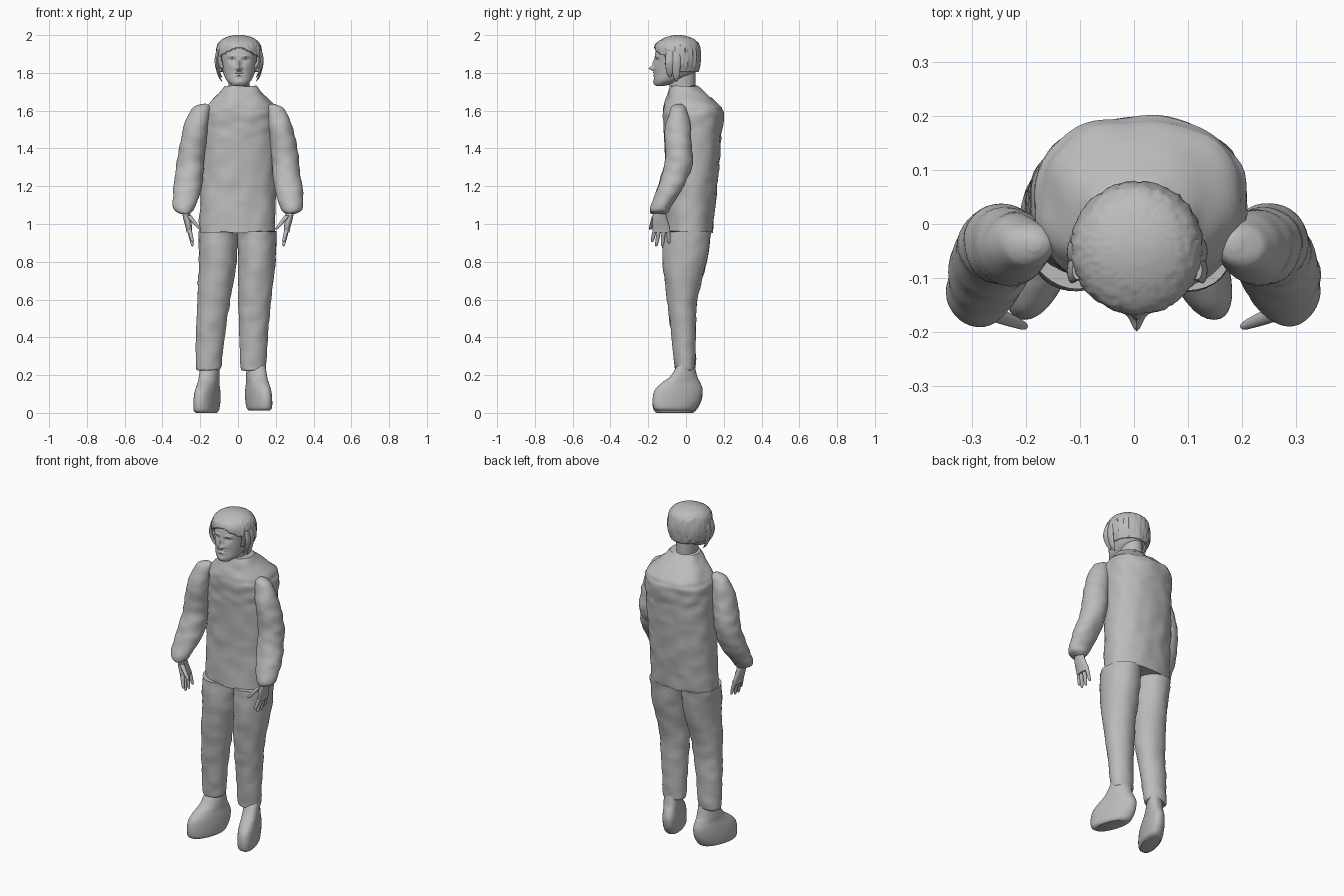
import bpy
import bmesh
from math import cos, sin, pi, tau, exp, copysign, radians
from mathutils import Vector, noise

if "Cube" in bpy.data.objects:
    bpy.data.objects.remove(bpy.data.objects["Cube"], do_unlink=True)

grey = bpy.data.materials.new("plain grey")
grey.use_nodes = True
COLOUR = (0.5, 0.5, 0.5, 1)
grey.diffuse_color = COLOUR
grey.node_tree.nodes["Principled BSDF"].inputs["Base Color"].default_value = COLOUR
parts = []


def blend(a, b, c, d, t):
    """Catmull-Rom step between rows b and c."""
    return [q + t / 2 * (r - p + t * (2 * p - 5 * q + 4 * r - s + t * (3 * (q - r) + s - p)))
            for p, q, r, s in zip(a, b, c, d)]


def refine(rows, steps, straight):
    out = []
    for i in range(len(rows) - 1):
        a, b = rows[max(i - 1, 0)], rows[i]
        c, d = rows[i + 1], rows[min(i + 2, len(rows) - 1)]
        for k in range(steps):
            t = k / steps
            if straight:
                out.append([p + (q - p) * t for p, q in zip(b, c)])
            else:
                out.append(blend(a, b, c, d, t))
    return out + [rows[-1]]


def loft(name, rows, side=1, shift=0, steps=5, segments=36, power=2.0,
         straight=False, wrinkle=0, deform=None, keep=None):
    """Stack of rounded sections; each row is z, x low, x high, y low, y high."""
    bm = bmesh.new()
    rings = []
    for z, x0, x1, y0, y1 in refine(rows, steps, straight):
        ring = []
        for k in range(segments):
            c, s = cos(tau * k / segments), sin(tau * k / segments)
            c = copysign(abs(c) ** (2 / power), c)
            s = copysign(abs(s) ** (2 / power), s)
            co = Vector(((x0 + x1) / 2 + c * (x1 - x0) / 2, (y0 + y1) / 2 + s * (y1 - y0) / 2, z))
            if deform:
                co = deform(co)
            ring.append(bm.verts.new((side * co.x + shift, co.y, co.z)))
        rings.append(ring)
    for low, high in zip(rings, rings[1:]):
        for k in range(segments):
            j = (k + 1) % segments
            bm.faces.new((low[k], low[j], high[j], high[k]))
    bm.faces.new(rings[0])
    bm.faces.new(rings[-1])
    bmesh.ops.recalc_face_normals(bm, faces=bm.faces)
    if wrinkle:
        bm.normal_update()
        for v in bm.verts:
            p = Vector((v.co.x * 14, v.co.y * 14, v.co.z * 22))
            v.co += v.normal * wrinkle * noise.noise(p)
    if keep:
        gone = [f for f in bm.faces if not keep(f.calc_center_median())]
        bmesh.ops.delete(bm, geom=gone, context="FACES")
    mesh = bpy.data.meshes.new(name)
    bm.to_mesh(mesh)
    bm.free()
    mesh.materials.append(grey)
    obj = bpy.data.objects.new(name, mesh)
    bpy.context.collection.objects.link(obj)
    parts.append(obj)
    return obj


def taper(name, start, end, r0, r1, side):
    """Finger-like rod running downwards with a rounded tip."""
    a, b = Vector(start), Vector(end)
    rows = []
    for t, f in ((1, 0.3), (0.95, 0.8), (0.8, 1), (0.4, 1.05), (0, 1)):
        p, r = a.lerp(b, t), (r0 + (r1 - r0) * t) * f
        rows.append((p.z, p.x - r, p.x + r, p.y - r, p.y + r))
    loft(name, rows, side, steps=3, segments=12)


# Jacket body with sloping shoulders
loft("jacket", [(.955, -.205, .195, -.11, .14), (1.2, -.2, .2, -.105, .165),
                (1.45, -.19, .205, -.115, .187), (1.59, -.185, .21, -.122, .2),
                (1.62, -.17, .195, -.12, .19), (1.73, -.072, .1, -.085, .06)],
     steps=8, segments=64, power=2.3, straight=True, wrinkle=.008)

# Trouser legs, each following its own line of centres
for side, label, centres in ((-1, "right", (.157, .155, .145, .128, .107, .107)),
                             (1, "left", (.083, .08, .083, .088, .1, .1))):
    sizes = [(.225, .058, -.055, .042), (.25, .068, -.062, .05), (.42, .077, -.078, .052),
             (.6, .088, -.1, .06), (.8, .1, -.122, .11), (.96, .103, -.122, .135)]
    loft(label + "_trouser_leg", [(z, c - w, c + w, a, b)
                                  for (z, w, a, b), c in zip(sizes, centres)],
         side, steps=7, segments=40, wrinkle=.006)

# Shoes turned slightly outwards
def toe_out(co):
    return Vector((co.x - .3 * co.y, co.y, co.z))


for side, label, centre in ((-1, "right", -.15), (1, "left", .095)):
    lift = 0 if side < 0 else .012
    shoe = [(0, .045, -.155, .035), (.015, .056, -.172, .055), (.06, .058, -.177, .08),
            (.11, .055, -.165, .088), (.15, .05, -.125, .075), (.18, .05, -.085, .06),
            (.24, .048, -.045, .045)]
    loft(label + "_shoe", [(z + lift, -w, w, a, b) for z, w, a, b in shoe],
         side, centre, deform=toe_out, power=2.2)

# Sleeves and hands, mirrored
for side, label in ((-1, "right"), (1, "left")):
    loft(label + "_sleeve",
         [(1.055, .255, .305, -.185, -.11), (1.07, .235, .335, -.19, -.09),
          (1.1, .222, .345, -.185, -.075), (1.18, .195, .342, -.157, -.02),
          (1.25, .185, .333, -.132, .012), (1.33, .18, .323, -.113, .036),
          (1.42, .17, .31, -.112, .032), (1.52, .158, .285, -.11, .025),
          (1.6, .148, .25, -.085, .005), (1.625, .155, .225, -.07, -.01),
          (1.636, .172, .2, -.05, -.025)], side, steps=6, wrinkle=.006)
    loft(label + "_palm", [(.955, .245, .272, -.17, -.085), (.98, .243, .277, -.178, -.085),
                           (1.03, .25, .29, -.178, -.1), (1.08, .255, .3, -.17, -.11)],
         side, segments=24)
    for finger, (y, tip_y, tip_z) in {"index": (-.162, -.18, .905), "middle": (-.14, -.158, .882),
                                      "ring": (-.117, -.125, .882),
                                      "little": (-.096, -.09, .895)}.items():
        taper(f"{label}_{finger}_finger", (.26, y, .98), (.24, tip_y, tip_z), .012, .008, side)
    taper(label + "_thumb", (.262, -.165, 1.045), (.2, -.19, .97), .015, .008, side)

# Neck
loft("neck", [(1.62, -.06, .07, -.085, .06), (1.7, -.05, .06, -.085, .05),
              (1.82, -.055, .065, -.1, .05)])

# Head with sculpted face: x, z, width, height and depth of each bump
bumps = [(0, 1.823, .014, .011, .03), (0, 1.85, .01, .022, .014), (0, 1.801, .02, .004, .008),
         (0, 1.795, .022, .002, -.005), (0, 1.787, .016, .005, .008), (0, 1.75, .02, .012, .006)]
for x in (-.036, .036):
    bumps += [(x, 1.887, .02, .007, .005), (x, 1.868, .017, .01, -.011),
              (x, 1.866, .01, .005, .006), (x, 1.83, .016, .014, .003)]


def sculpt(co):
    if co.y < -.06:
        co.y -= sum(d * exp(-((co.x - .005 - x) / w) ** 2 - ((co.z - z) / h) ** 2)
                    for x, z, w, h, d in bumps)
    return co


loft("head", [(1.73, -.018, .028, -.155, -.12), (1.737, -.035, .045, -.164, -.09),
              (1.76, -.06, .07, -.169, -.03), (1.8, -.078, .088, -.167, .045),
              (1.85, -.088, .098, -.164, .062), (1.9, -.092, .102, -.163, .066),
              (1.95, -.085, .095, -.148, .058), (1.98, -.055, .065, -.115, .025),
              (1.99, -.02, .03, -.07, -.02)],
     steps=12, segments=120, power=2.15, deform=sculpt)


# Hair cap with combed grooves, open over the face
def comb(co):
    out = Vector((co.x - .005, co.y + .045, 0))
    groove = noise.noise(Vector((out.x * 110, out.y * 110, co.z * 10)))
    return co + out * groove * .035


def hair_area(p):
    fringe = 1.935 - 1.5 * abs(p.x - .005) ** 1.5 + .006 * noise.noise(p * 60)
    if p.y < -.11:
        return p.z > fringe
    return p.z > (1.825 if p.y < -.05 else 1.805)


hair = loft("hair", [(1.78, -.085, .095, -.13, .05), (1.81, -.1, .11, -.15, .068),
                     (1.85, -.115, .125, -.16, .076), (1.9, -.117, .128, -.168, .079),
                     (1.95, -.108, .118, -.163, .07), (1.98, -.08, .09, -.125, .04),
                     (1.995, -.042, .052, -.085, 0), (2.0, -.012, .022, -.055, -.03)],
            steps=8, segments=120, deform=comb, keep=hair_area)
shell = hair.modifiers.new("thickness", "SOLIDIFY")
shell.thickness = .012

# Loose locks hanging beside the cheeks
for side, label in ((-1, "right"), (1, "left")):
    for n, (y, low) in enumerate(((-.085, 1.775), (-.05, 1.755))):
        loft(f"{label}_hair_lock_{n}",
             [(low, .088, .092, y - .005, y + .005), (low + .03, .1, .113, y - .018, y + .015),
              (1.86, .112, .13, y - .025, y + .022), (1.92, .1, .12, y - .018, y + .018)],
             side, .006, segments=16)

# Smooth shading with crisp hems
bpy.ops.object.select_all(action="DESELECT")
for obj in parts:
    obj.select_set(True)
bpy.context.view_layer.objects.active = parts[0]
bpy.ops.object.shade_smooth_by_angle(angle=radians(40))
